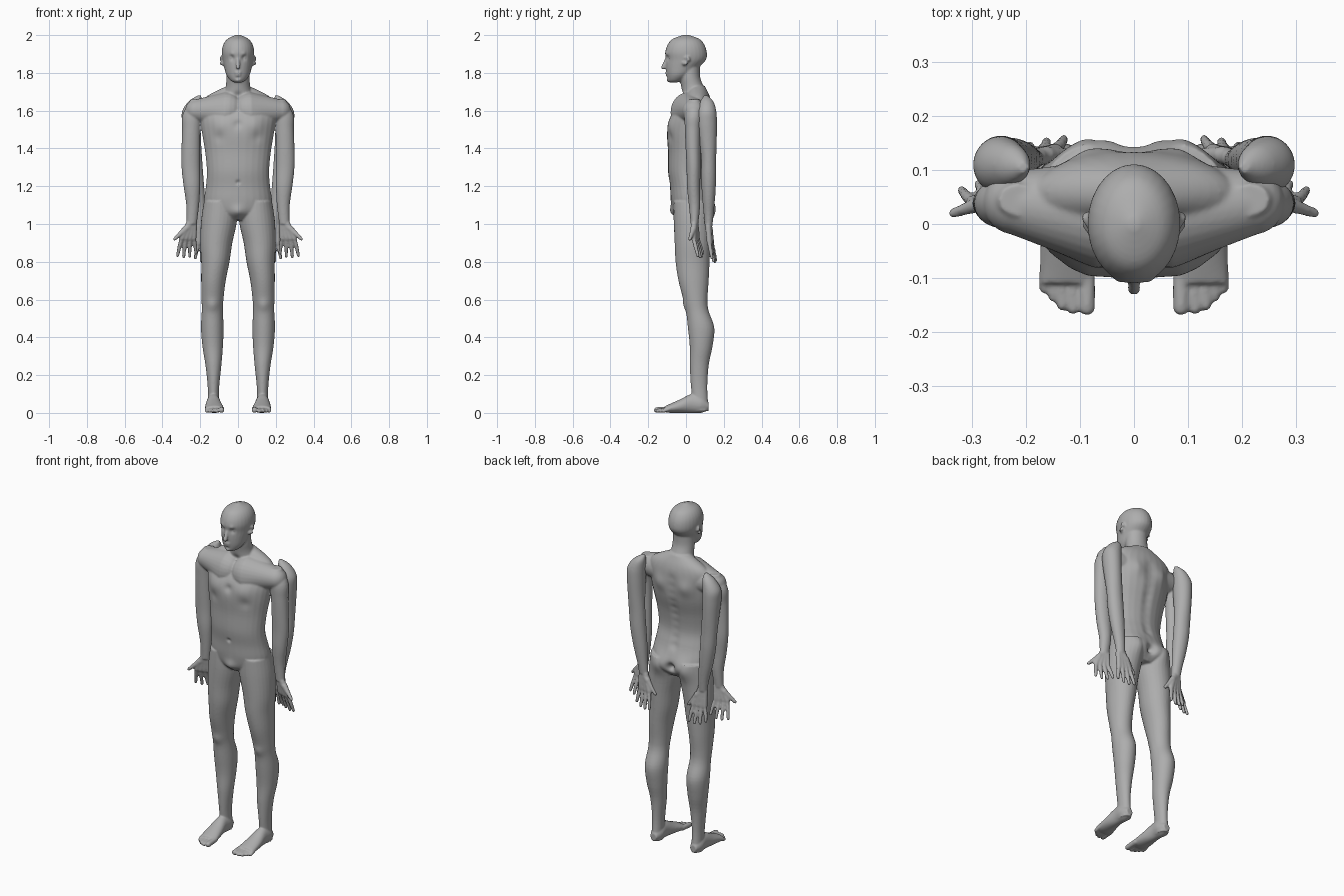
import bpy
import bmesh
from math import cos, sin, pi, exp
from mathutils import Vector
from mathutils.kdtree import KDTree

cube = bpy.data.objects.get("Cube")
if cube:
    bpy.data.objects.remove(cube)

skin = bpy.data.materials.new("plain grey")
skin.use_nodes = True
grey = (.42, .42, .42, 1)
skin.diffuse_color = grey
skin.node_tree.nodes["Principled BSDF"].inputs["Base Color"].default_value = grey

X, Y, Z = Vector((1, 0, 0)), Vector((0, 1, 0)), Vector((0, 0, 1))
UNIT = .01  # all part sizes below are in hundredths
SEGMENTS = 28


def place(side, point):
    """Turn a point of the left half into a point on the given side."""
    x, y, z = point
    return Vector((side * x, y, z)) * UNIT


def ellipse(center, u, v):
    turns = [2 * pi * i / SEGMENTS for i in range(SEGMENTS)]
    return [center + u * cos(a) + v * sin(a) for a in turns]


def skin_rings(bm, rings):
    """Join rings of points into a closed surface."""
    loops = [[bm.verts.new(point) for point in ring] for ring in rings]
    for low, high in zip(loops, loops[1:]):
        for i in range(SEGMENTS):
            j = (i + 1) % SEGMENTS
            bm.faces.new((low[i], low[j], high[j], high[i]))
    bm.faces.new(loops[0][::-1])
    bm.faces.new(loops[-1])


def spline(keys, steps=5):
    """Smooth the list of key sections with a Catmull-Rom curve."""
    keys = [Vector(key) for key in keys]
    padded = [keys[0]] + keys + [keys[-1]]
    result = []
    for a, b, c, d in zip(padded, padded[1:], padded[2:], padded[3:]):
        for i in range(steps):
            t = i / steps
            result.append(b + (c - a) * (t / 2) + (a * 2 - b * 5 + c * 4 - d) * (t * t / 2)
                          + (b * 3 - a - c * 3 + d) * (t * t * t / 2))
    return result + [keys[-1]]


def upright(bm, side, keys):
    """Loft level ellipses: height, x, y, half width, half depth."""
    skin_rings(bm, [ellipse(place(side, (x, y, z)), X * w * UNIT, Y * d * UNIT)
                    for z, x, y, w, d in spline(keys)])


def lengthwise(bm, side, keys):
    """Loft ellipses facing the front: y, x, height, half width, half height."""
    skin_rings(bm, [ellipse(place(side, (x, y, z)), X * w * UNIT, Z * h * UNIT)
                    for y, x, z, w, h in spline(keys)])


def capsule(bm, side, start, end, r_start, r_end):
    """Rounded limb between two points."""
    a, b = place(side, start), place(side, end)
    axis = (b - a).normalized()
    u = axis.orthogonal().normalized()
    v = axis.cross(u)
    rings = []
    for center, radius, first in ((a, r_start * UNIT, -pi / 2), (b, r_end * UNIT, 0)):
        for i in range(7):
            t = first + (i + .05) * pi / 2 / 6.1
            rings.append(ellipse(center + axis * radius * sin(t),
                                 u * radius * cos(t), v * radius * cos(t)))
    skin_rings(bm, rings)


def hand(bm, side, wrist, knuckles, spread, reach, thumb):
    """Palm bones, four fanned fingers and a thumb."""
    wrist, knuckles, spread, reach, thumb = map(
        Vector, (wrist, knuckles, spread, reach, thumb))
    for t, length in ((-1, .8), (-.33, .96), (.33, 1), (1, .93)):
        base = knuckles + spread * t
        middle = base + reach * length * .5 + spread * t * .3
        tip = base + reach * length + spread * t * .5
        capsule(bm, side, wrist + spread * t * .45, base, 1.6, 1.4)
        capsule(bm, side, base, middle, 1.15, 1.05)
        capsule(bm, side, middle, tip, 1.05, .85)
    root = wrist.lerp(knuckles, .35) + spread * .8
    joint = root.lerp(thumb, .5)
    capsule(bm, side, wrist, root, 1.6, 1.7)
    capsule(bm, side, root, joint, 1.6, 1.2)
    capsule(bm, side, joint, thumb, 1.2, .9)


def push(vertices, tree, x, y, z, radius, depth):
    """Sculpt a soft hollow (or bump, if negative) along y on both sides."""
    for side in ((1, -1) if x else (1,)):
        near = tree.find_range(place(side, (x, y, z)), radius * 2.2 * UNIT)
        for _, index, distance in near:
            vertices[index].co.y += depth * UNIT * exp(-(distance / radius / UNIT) ** 2)


def finish(name, bm, sculpt=()):
    """Fuse the parts into one smooth skin, then sculpt it."""
    bmesh.ops.recalc_face_normals(bm, faces=bm.faces)
    mesh = bpy.data.meshes.new(name)
    bm.to_mesh(mesh)
    bm.free()
    obj = bpy.data.objects.new(name, mesh)
    bpy.context.collection.objects.link(obj)
    bpy.context.view_layer.objects.active = obj
    fuse = obj.modifiers.new("fuse", 'REMESH')
    fuse.mode, fuse.voxel_size = 'VOXEL', UNIT / 2
    relax = obj.modifiers.new("relax", 'SMOOTH')
    relax.factor, relax.iterations = .5, 5
    for modifier in ("fuse", "relax"):
        bpy.ops.object.modifier_apply(modifier=modifier)
    mesh = obj.data
    tree = KDTree(len(mesh.vertices))
    for vertex in mesh.vertices:
        tree.insert(vertex.co, vertex.index)
    tree.balance()
    for stroke in sculpt:
        push(mesh.vertices, tree, *stroke)
    mesh.materials.clear()
    mesh.materials.append(skin)
    mesh.polygons.foreach_set("use_smooth", [True] * len(mesh.polygons))
    mesh.update()


body = bmesh.new()
# Torso
upright(body, 1, [
    (102, 0, 4, 9, 7), (106, 0, 3.5, 16, 10), (112, 0, 3, 18, 11), (120, 0, 1.5, 17, 10),
    (128, 0, 0, 16.5, 9.5), (138, 0, .5, 17.4, 10), (148, 0, 1.5, 19, 11.5),
    (156, 0, 2.5, 20, 11), (163, 0, 4.5, 20, 9), (168, 0, 6, 16, 6.4), (173, 0, 6, 6, 4)])
# Neck
upright(body, 1, [(164, 0, 5.5, 9, 7), (172, 0, 3.6, 6.6, 6), (178, 0, 2, 6.2, 5.5),
                  (186, 0, 2, 6, 5.5)])
# Head
upright(body, 1, [
    (175, 0, -6.5, 2, 2), (176, 0, -5.5, 4, 4), (179, 0, -3.6, 6.2, 6.6),
    (183, 0, -1.8, 7.3, 8.8), (187, 0, 0, 8.2, 10.6), (191, 0, 0, 8.6, 11),
    (195, 0, 0, 7.8, 9.7), (198, 0, 0, 5.5, 7), (200.2, 0, 0, 1, 1)])
# Nose
capsule(body, 1, (0, -10, 188), (0, -12, 183), .8, 1.2)

for side in (1, -1):
    # Ear
    for y, z in ((1, 188), (1.4, 187), (0, 185)):
        capsule(body, side, (7.8, y - 1, z), (8.8, y, z), 1.2, .9)
    # Shoulder
    capsule(body, side, (6, 2, 160), (22, 4, 160), 10, 6)
    # Leg
    upright(body, side, [
        (112, 9.5, 3.5, 8.5, 10), (102, 10, 3.5, 9.5, 10), (90, 11.5, 3.5, 8.5, 9.5),
        (80, 12, 3.5, 7.5, 9), (70, 13, 4, 6.5, 8), (60, 13.5, 5, 5.8, 6.4),
        (54, 13.6, 6, 5.6, 6), (45, 13.6, 8, 6, 7), (35, 13.4, 8, 5.4, 6),
        (25, 13, 7, 4.2, 5), (13, 13, 7, 3, 4.3), (1, 13, 8, 3, 4)])
    # Foot
    lengthwise(body, side, [(12, 13, 3.5, 2, 2), (8, 13, 4.5, 3.6, 4.5), (3, 13, 5, 3.6, 5),
                            (-3, 12.8, 3.6, 4.5, 3.6), (-8, 12.5, 2.5, 5, 2.5),
                            (-11, 12.5, 2, 5, 1.7)])
    # Toes
    for x, tip, r in ((8.7, -15.5, 1.5), (11.3, -15.7, 1.1), (13.3, -15, 1.1),
                      (15, -13.5, 1), (16.6, -12, 1)):
        capsule(body, side, (x, -9, 2), (x, tip, r), r, r)
    # Front arm
    upright(body, side, [
        (166, 21.5, 4.5, 3.5, 3), (158, 24, 4, 5.3, 4.6), (150, 24.7, 3.6, 4.9, 4.2),
        (140, 25, 3.7, 4.9, 3.9), (130, 25, 4, 4.9, 3.7), (120, 24.4, 4, 4.4, 3.5),
        (110, 24, 4.5, 3.4, 3), (100, 24.5, 4.5, 2.7, 2)])
    hand(body, side, wrist=(24.6, 4.6, 100), knuckles=(26.6, 5, 92.5), spread=(3.2, -1, 0),
         reach=(.6, 3, -10), thumb=(33.6, 2, 92))

# Sculpting strokes: x, y, height, radius, depth
face = [
    (3.4, -10, 188, 1.4, 1.2), (3.6, -9.5, 188, .8, -.6),  # eyes
    (3, -10, 190, 1.2, -.5),  # brow
    (.9, -10.5, 180, .9, -.6), (.8, -10.5, 178.5, .9, -.6),  # lips
    (0, -10, 177.5, .9, .5), (0, -9, 176, 1.6, -.8)]  # chin
trunk = [
    (9.5, -8.5, 153, 5.5, -1.2), (10, -8, 146, 3, .6),  # chest
    (0, -10, 153, 2.2, 1), (0, -9, 122, 1.1, .9),  # breastbone, navel
    (0, -2, 168, 2, 1), (0, -7, 106, 3.5, -1.6),  # throat, groin
    (7.5, 13, 108, 5.5, 2.4), (0, 14, 108, 2.2, -2.8),  # buttocks
    (8.5, 13, 156, 4.5, 1.4), (13.5, 0, 57, 3, -.8)]  # shoulder blades, knees
spine = [(0, 11.5, 120 + i * 4.5, 2.5, -.8) for i in range(10)]
finish("body", body, face + trunk + spine)

# Rear arms, each a separate limb with a peaked top
for side, name in ((1, "left_rear_arm"), (-1, "right_rear_arm")):
    arm = bmesh.new()
    upright(arm, side, [
        (168, 20.5, 10.5, 1, 1), (165, 22.6, 11, 3.4, 3.4), (160, 24.5, 11, 5, 5),
        (154, 24.7, 11, 5, 5.4), (145, 24.3, 11.5, 4.7, 4.8), (135, 23.6, 12, 4.6, 4),
        (125, 22.8, 12, 4.5, 4), (115, 21.5, 12, 4, 3.5), (105, 20, 12, 3, 2.6),
        (99, 19.3, 12, 2.7, 2)])
    hand(arm, side, wrist=(19.3, 12, 99), knuckles=(17.8, 13, 90), spread=(-3.2, .6, 0),
         reach=(0, 2, -10), thumb=(11, 13, 89))
    finish(name, arm)
